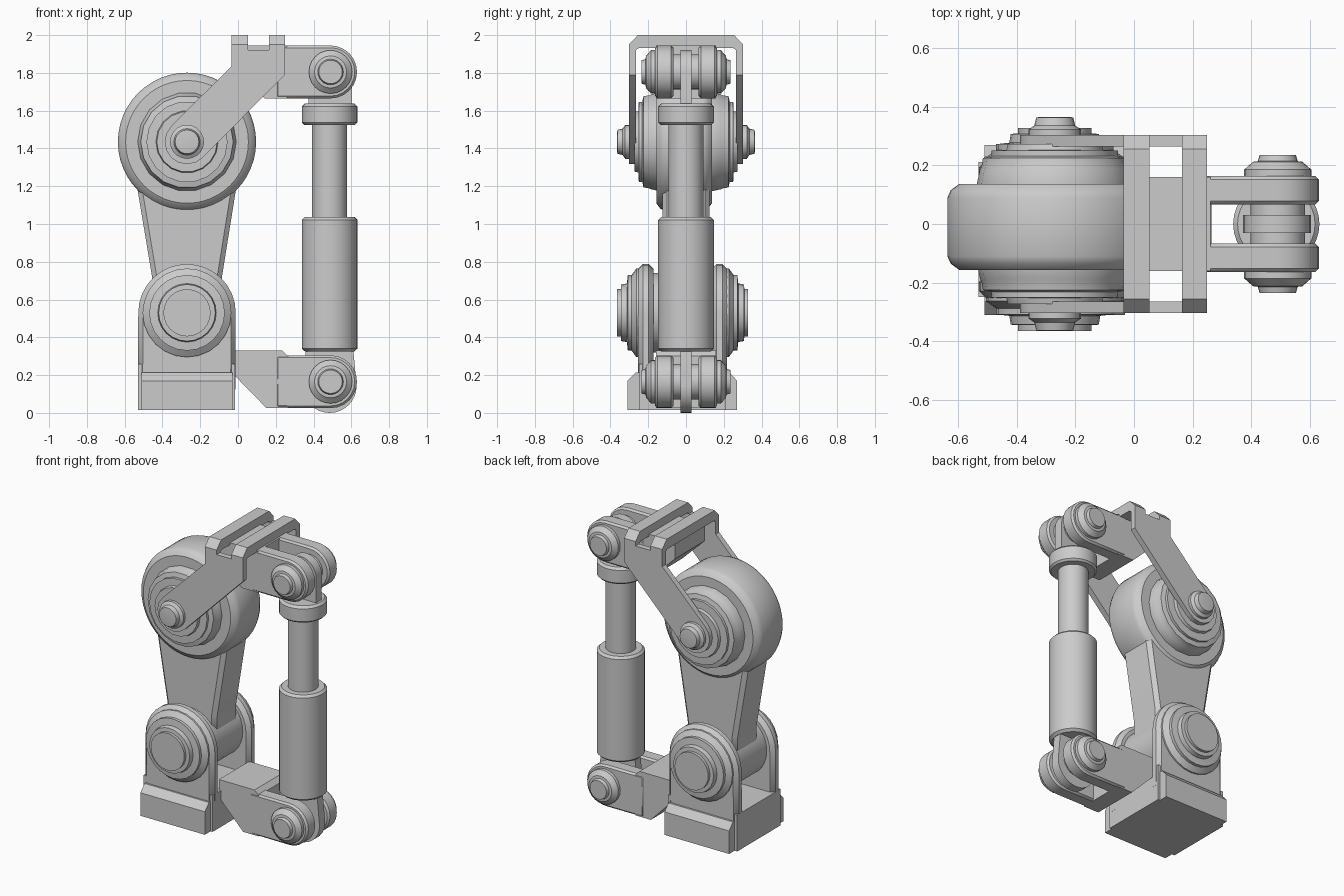
import bpy, bmesh
from math import sin, cos, pi, radians

if "Cube" in bpy.data.objects:
    bpy.data.objects.remove(bpy.data.objects["Cube"])


def finish(name, bm, bevel=0):
    bmesh.ops.recalc_face_normals(bm, faces=bm.faces)
    me = bpy.data.meshes.new(name)
    bm.to_mesh(me)
    bm.free()
    ob = bpy.data.objects.new(name, me)
    bpy.context.collection.objects.link(ob)
    bpy.ops.object.select_all(action='DESELECT')
    ob.select_set(True)
    bpy.context.view_layer.objects.active = ob
    bpy.ops.object.shade_smooth_by_angle(angle=radians(30))
    if bevel:
        m = ob.modifiers.new("bevel", 'BEVEL')
        m.width, m.segments, m.limit_method = bevel, 1, 'ANGLE'
        m.angle_limit = radians(40)
    return ob


def prism(name, pts, a, b, axis='y', bevel=0):
    """Extrude an outline: (x, z) points along y, or (y, z) points along x."""
    bm = bmesh.new()
    place = (lambda p, d: (p[0], d, p[1])) if axis == 'y' else (lambda p, d: (d, p[0], p[1]))
    lo = [bm.verts.new(place(p, a)) for p in pts]
    hi = [bm.verts.new(place(p, b)) for p in pts]
    bm.faces.new(lo)
    bm.faces.new(hi)
    for i in range(len(pts)):
        j = (i + 1) % len(pts)
        bm.faces.new((lo[i], lo[j], hi[j], hi[i]))
    return finish(name, bm, bevel)


def lathe(name, prof, c, axis='y', n=32):
    """Turn (radius, distance) points round an axis through c."""
    bm = bmesh.new()
    rings = []
    for r, d in prof:
        ring = []
        for k in range(n):
            t = 2 * pi * k / n
            u, v = r * cos(t), r * sin(t)
            off = (u, d, v) if axis == 'y' else (u, v, d)
            ring.append(bm.verts.new([c[i] + off[i] for i in range(3)]))
        rings.append(ring)
    for r0, r1 in zip(rings, rings[1:]):
        for k in range(n):
            j = (k + 1) % n
            bm.faces.new((r0[k], r0[j], r1[j], r1[k]))
    bm.faces.new(rings[0])
    bm.faces.new(rings[-1])
    return finish(name, bm)


def mirrored(half):
    """Complete a half profile so it is symmetric about distance 0."""
    return [(r, -d) for r, d in reversed(half)] + half


def arc(cx, cz, r, a0, a1, n=12):
    return [(cx + r * cos(radians(a0 + (a1 - a0) * i / n)),
             cz + r * sin(radians(a0 + (a1 - a0) * i / n))) for i in range(n + 1)]


X = -0.27          # main joint column
R = 0.485          # ram axis
Y0 = -0.018        # base is slightly off centre
LOW, TOP = 0.53, 1.435
SIDES = (("front", -1), ("back", 1))

# Base foot with side flanges, and floor block between the cheeks
prism("base_flange", [(-.31, .015), (.27, .015), (.27, .17), (.23, .215), (-.265, .215), (-.31, .17)],
      -.51, -.03, 'x')
prism("base_block", [(-.53, .015), (-.015, .015), (-.015, .26), (-.53, .26)], Y0 - .23, Y0 + .23)

# Base cheeks
cheek = [(-.53, .10), (-.014, .10)] + arc(X, LOW, .258, 0, 180, 16)
for s, k in SIDES:
    prism(s + "_cheek", cheek, Y0 + k * .155, Y0 + k * .235, bevel=.025)
    lathe(s + "_shoulder_cap", [(.235, k * .22), (.235, k * .245), (.2, k * .27), (.2, k * .29),
                                (.155, k * .295), (.15, k * .325), (.125, k * .327), (.125, k * .346)],
          (X, Y0, LOW), n=24)

# Lower hub and tapered link
lathe("lower_hub", mirrored([(.21, .16)]), (X, Y0, LOW))
prism("tapered_link", [(-.455, .55), (-.085, .55), (-.085, .72), (-.008, 1.2), (-.03, 1.45),
                       (-.51, 1.45), (-.535, 1.2), (-.455, .72)], -.125, .125, bevel=.025)

# Upper drum with stepped rings and pivot pin
lathe("upper_drum", mirrored([(.366, .10), (.355, .125), (.325, .147)]), (X, -.01, TOP), n=48)
lathe("drum_rings", mirrored([(.265, .14), (.255, .185), (.25, .195), (.245, .225), (.215, .232),
                              (.215, .25), (.165, .252), (.16, .272)]), (X, 0, TOP), n=18)
lathe("drum_pin", mirrored([(.09, .30), (.09, .322), (.07, .335), (.063, .363), (.048, .365)]),
      (X, 0, TOP), n=20)

# Yoke side arms, joined over the top by two cross bars
arm = arc(X, TOP, .118, 315, 135, 8) + [(-.035, 1.835), (-.035, 1.92), (.248, 1.92), (.248, 1.79)]
for s, k in SIDES:
    prism(s + "_yoke_arm", arm, k * .265, k * .303)
bar = [(.303, 1.92), (.303, 1.95), (.255, 2.0)]
inner = [(.265, 1.92), (.25, 1.932)]
outline = bar + [(-y, z) for y, z in reversed(bar)] + [(-y, z) for y, z in inner] + inner[::-1]
for name, a, b in (("rear_cross_bar", -.035, .053), ("fore_cross_bar", .163, .248)):
    prism(name, outline, a, b, 'x')

# Upper clevis
UZ, LZ = 1.805, .165
prism("upper_clevis_block", [(-.03, 1.945), (-.03, 1.83), (.14, 1.665), (.26, 1.665), (.26, 1.945)],
      -.16, .16)
upper_prong = [(.2, 1.665)] + arc(R + .005, UZ, .14, -90, 90) + [(.2, 1.945)]

# Lower clevis
prism("lower_clevis_block", [(-.03, .33), (.235, .33), (.265, .30), (.265, .026), (.15, .026),
                             (-.015, .195), (-.03, .195)], -.16, .16)
lower_prong = [(.2, .026)] + arc(R + .005, LZ, .14, -90, 90) + [(.2, .305)]

# Prongs and pins, same build at both ends of the ram
for end, prong, z in (("upper", upper_prong, UZ), ("lower", lower_prong, LZ)):
    for s, k in SIDES:
        prism(f"{end}_{s}_prong", prong, k * .067, k * .163, bevel=.012)
    lathe(end + "_clevis_pin", mirrored([(.093, .03), (.093, .1), (.115, .101), (.115, .185),
                                         (.092, .205), (.085, .212), (.068, .214), (.062, .235)]),
          (R + .005, 0, z), n=24)

# Ram eyes (flat tabs)
prism("upper_eye", [(.372, 1.60), (.602, 1.60)] + arc(R + .003, UZ, .115, 0, 180), -.03, .03)
prism("lower_eye", [(.61, .34), (.36, .34)] + arc(R, .143, .143, 180, 360, 16), -.03, .03)

# Ram barrel, rod and collar
lathe("ram_barrel", [(.13, .325), (.147, .34), (.147, 1.022), (.132, 1.037)], (R, 0, 0), 'z')
lathe("ram_rod", [(.093, 1.0), (.093, 1.56)], (R, 0, 0), 'z')
lathe("ram_collar", [(.135, 1.525), (.147, 1.537), (.147, 1.622), (.132, 1.637)], (R, 0, 0), 'z')
